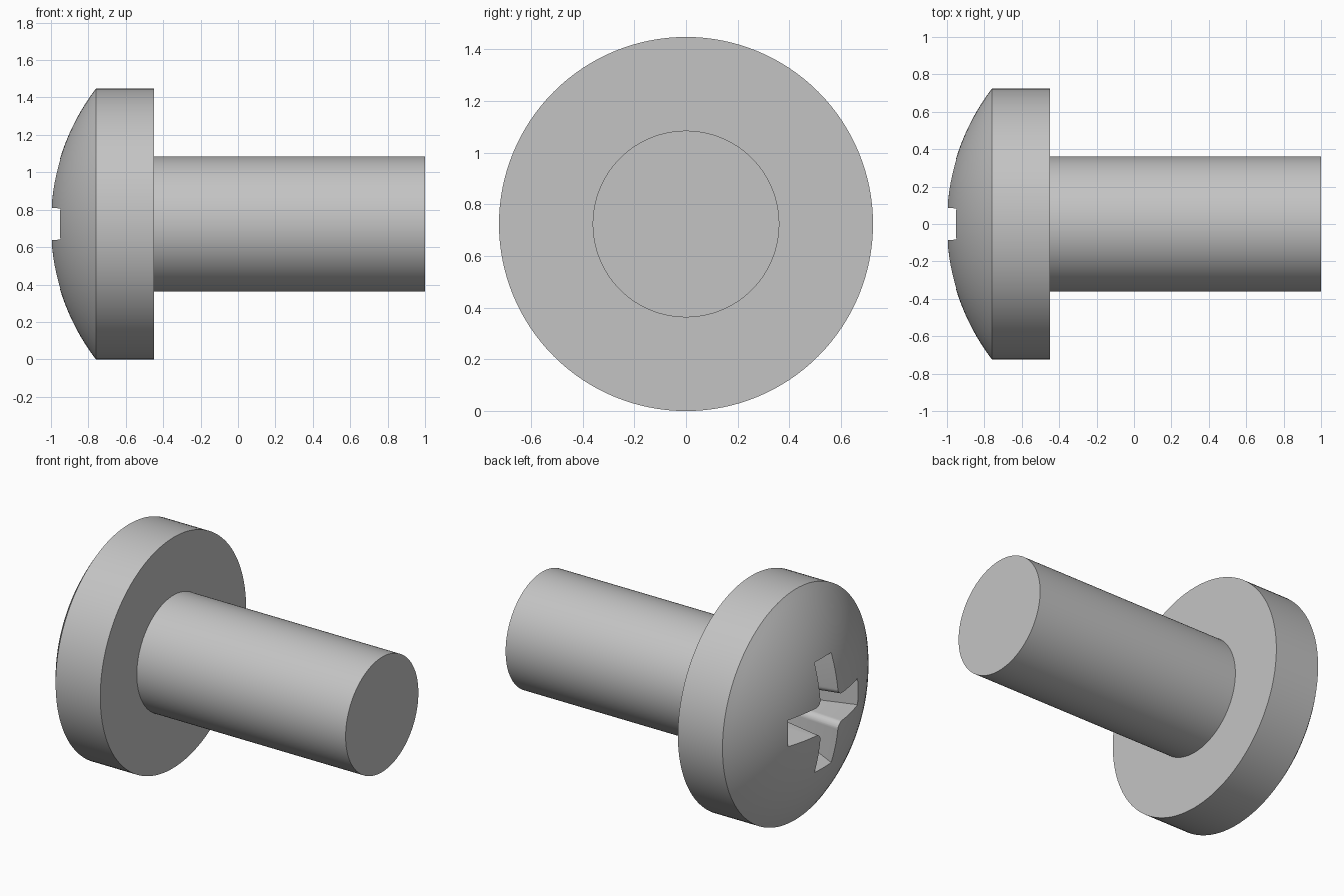
import bpy, bmesh, math
from mathutils import Matrix, Vector

old = bpy.data.objects.get("Cube")
if old:
    bpy.data.objects.remove(old, do_unlink=True)

HEAD_R, SHAFT_R = 0.7235, 0.361
APEX, RIM, BACK, TIP = -1.004, -0.76, -0.45, 1.0
AXIS_Z = HEAD_R
SEGMENTS = 128

steel = bpy.data.materials.new("steel_grey")
steel.use_nodes = True
grey = (0.55, 0.55, 0.55, 1)
steel.diffuse_color = grey
steel.node_tree.nodes["Principled BSDF"].inputs["Base Color"].default_value = grey


def make_object(name, bm):
    bmesh.ops.recalc_face_normals(bm, faces=bm.faces)
    bm.transform(Matrix.Translation((0, 0, AXIS_Z)))
    mesh = bpy.data.meshes.new(name)
    bm.to_mesh(mesh)
    bm.free()
    mesh.materials.append(steel)
    obj = bpy.data.objects.new(name, mesh)
    bpy.context.collection.objects.link(obj)
    return obj


def select_only(obj):
    bpy.ops.object.select_all(action='DESELECT')
    obj.select_set(True)
    bpy.context.view_layer.objects.active = obj


def lathe(name, profile):
    """Turn a profile of (x, radius) points around the x axis."""
    bm = bmesh.new()
    verts = [bm.verts.new((x, 0, r)) for x, r in profile]
    edges = [bm.edges.new(pair) for pair in zip(verts, verts[1:])]
    bmesh.ops.spin(bm, geom=verts + edges, axis=(1, 0, 0), cent=(0, 0, 0),
                   angle=math.tau, steps=SEGMENTS)
    bmesh.ops.remove_doubles(bm, verts=bm.verts, dist=1e-4)
    return make_object(name, bm)


def cross_outline(length, width, fillet, steps=6):
    """Plus-shaped outline with rounded inner corners."""
    points = []
    for quarter in range(4):
        turn = Matrix.Rotation(quarter * math.pi / 2, 2)
        corner = [Vector((length, -width)), Vector((length, width))]
        centre = width + fillet
        for i in range(steps + 1):
            a = -math.pi / 2 - i * math.pi / 2 / steps
            corner.append(Vector((centre + fillet * math.cos(a),
                                  centre + fillet * math.sin(a))))
        points += [turn @ p for p in corner]
    return points


# Domed head: spherical cap, straight rim and flat underside
sag = RIM - APEX
dome_r = (HEAD_R ** 2 + sag ** 2) / (2 * sag)
sweep = math.asin(HEAD_R / dome_r)
profile = []
for i in range(17):
    a = sweep * i / 16
    profile.append((APEX + dome_r * (1 - math.cos(a)), dome_r * math.sin(a)))
head = lathe("screw_head", profile + [(BACK, HEAD_R), (BACK, 0)])

# Plain round shaft
shaft = lathe("shaft", [(BACK, SHAFT_R), (TIP, SHAFT_R), (TIP, 0)])

# Tapered cross recess, cut into the dome
bm = bmesh.new()
rings = []
for x in (-1.1, -0.6):
    depth = x + 0.95
    outline = cross_outline(0.345 - 0.5 * depth, 0.083 - 0.08 * depth, 0.04)
    rings.append([bm.verts.new((x, p.x, p.y)) for p in outline])
outer, inner = rings
count = len(outer)
for i in range(count):
    j = (i + 1) % count
    bm.faces.new((outer[i], outer[j], inner[j], inner[i]))
bm.faces.new(outer)
# Shallow pointed floor
point = bm.verts.new((-0.56, 0, 0))
for i in range(count):
    bm.faces.new((inner[i], inner[(i + 1) % count], point))
cutter = make_object("recess_cutter", bm)
cutter.hide_render = True

cut = head.modifiers.new("recess", 'BOOLEAN')
cut.operation = 'DIFFERENCE'
cut.solver = 'EXACT'
cut.object = cutter
select_only(head)
bpy.ops.object.modifier_apply(modifier=cut.name)
bpy.data.objects.remove(cutter, do_unlink=True)

for part in (head, shaft):
    select_only(part)
    bpy.ops.object.shade_smooth_by_angle(angle=math.radians(30))
